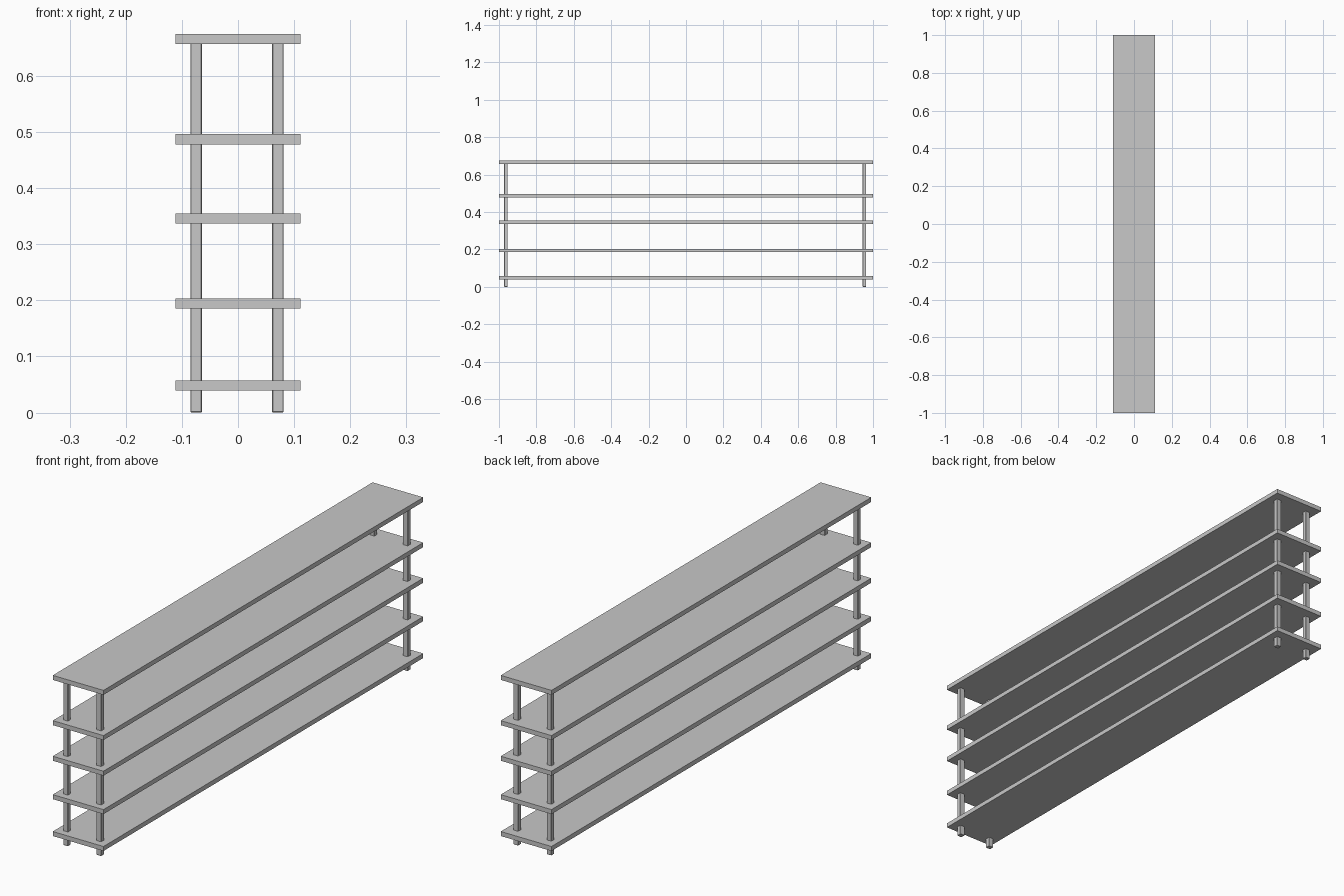
import bpy

cube = bpy.data.objects.get("Cube")
if cube:
    bpy.data.objects.remove(cube, do_unlink=True)

GREY = (0.58, 0.58, 0.58, 1.0)
grey = bpy.data.materials.new("plain grey")
grey.use_nodes = True
grey.diffuse_color = GREY
grey.node_tree.nodes["Principled BSDF"].inputs["Base Color"].default_value = GREY


def box(name, centre, size, bevel=0.0):
    bpy.ops.mesh.primitive_cube_add(size=1, location=centre)
    obj = bpy.context.object
    obj.name = name
    obj.scale = size
    bpy.ops.object.transform_apply(location=False, rotation=False, scale=True)
    obj.data.materials.append(grey)
    if bevel:
        mod = obj.modifiers.new("softened edges", 'BEVEL')
        mod.width = bevel
        mod.segments = 1
    return obj


# Five long shelf boards, with their spacing growing towards the top
THICK = 0.018
LEVELS = [0.048, 0.194, 0.346, 0.487, 0.666]
for i, z in enumerate(LEVELS):
    box(f"shelf_{i + 1}", (0, 0, z), (0.222, 2.0, THICK))

# Four posts running from the floor into the top board
HEIGHT = LEVELS[-1]
for side, x in (("right", -0.0745), ("left", 0.071)):
    for end, y in (("front", -0.963), ("back", 0.954)):
        box(f"{end}_{side}_post", (x, y, HEIGHT / 2),
            (0.021, 0.019, HEIGHT), bevel=0.0015)
